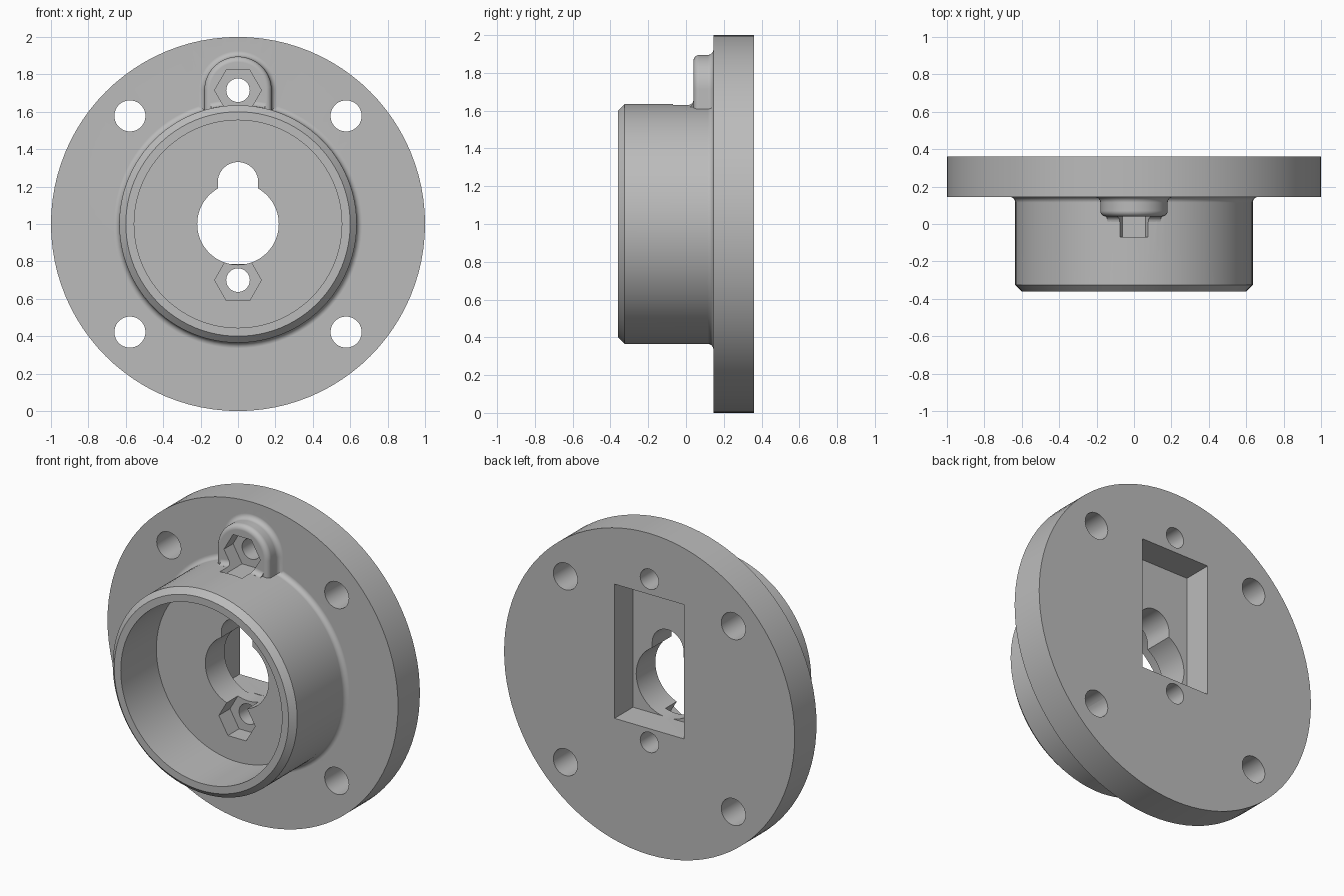
import bpy, bmesh
from math import sin, cos, pi, radians

cube = bpy.data.objects.get("Cube")
if cube:
    bpy.data.objects.remove(cube, do_unlink=True)

grey = bpy.data.materials.new("neutral grey")
grey.use_nodes = True
COLOUR = (0.5, 0.5, 0.5, 1)
grey.diffuse_color = COLOUR
grey.node_tree.nodes["Principled BSDF"].inputs["Base Color"].default_value = COLOUR


def loft(name, rings):
    """Closed solid from equal-length point rings, capped at both ends."""
    bm = bmesh.new()
    loops = [[bm.verts.new(p) for p in ring] for ring in rings]
    for a, b in zip(loops, loops[1:]):
        for i in range(len(a)):
            j = (i + 1) % len(a)
            bm.faces.new((a[i], a[j], b[j], b[i]))
    bm.faces.new(loops[0])
    bm.faces.new(loops[-1])
    bmesh.ops.recalc_face_normals(bm, faces=bm.faces)
    mesh = bpy.data.meshes.new(name)
    bm.to_mesh(mesh)
    bm.free()
    mesh.materials.append(grey)
    obj = bpy.data.objects.new(name, mesh)
    bpy.context.collection.objects.link(obj)
    return obj


def circle(r, y, x=0, z=1, n=96, start=0):
    angles = [start + 2 * pi * i / n for i in range(n)]
    return [(x + r * cos(a), y, z + r * sin(a)) for a in angles]


def arch(r, y, z_low, z_mid, n=32):
    """Upright outline with a half-round top."""
    top = [(r * cos(pi * i / n), y, z_mid + r * sin(pi * i / n)) for i in range(n + 1)]
    return top + [(-r, y, z_low), (r, y, z_low)]


def arc(cr, cy, r, start, end, n=6):
    angles = [radians(start + (end - start) * i / n) for i in range(n + 1)]
    return [(cr + r * cos(a), cy + r * sin(a)) for a in angles]


def combine(target, tool, operation):
    mod = target.modifiers.new("cut", 'BOOLEAN')
    mod.operation, mod.solver, mod.object = operation, 'EXACT', tool
    tool.hide_render = True
    bpy.context.view_layer.objects.active = target
    bpy.ops.object.modifier_apply(modifier=mod.name)
    bpy.data.objects.remove(tool, do_unlink=True)


BACK, FACE, FLOOR, BOSS_FRONT = 0.36, 0.145, -0.01, 0.04
R, F = 0.635, 0.03
BOSS_Z, LOW_Z = 1.715, 0.70

# Flange and hollow collar, turned around the y axis
profile = [(1, BACK), (1, FACE)]
profile += arc(R + F, FACE - F, F, 90, 180)
profile += [(R, -0.325), (0.6, -0.36), (0.555, -0.36), (0.555, FLOOR)]
body = loft("flanged_collar", [circle(r, y) for r, y in profile])

# Screw boss with rounded front edge and filleted foot
boss = [(0.18 + F, 0.2)]
boss += arc(0.18 + F, FACE - F, F, 90, 180)
boss += arc(0.18 - F, BOSS_FRONT + F, F, 0, -90)
combine(body, loft("boss", [arch(r, y, 1.59, BOSS_Z) for r, y in boss]), 'UNION')

# Fillet between boss front and collar
section = [(0.69, 0.08), (0.6, 0.08), (0.6, 0.01)]
section += arc(R + F, BOSS_FRONT - F, F, 180, 90)
section += [(0.69, BOSS_FRONT + 0.001)]
angles = [radians(a * 1.3) for a in range(-10, 11)]
combine(body, loft("boss_fillet", [[(r * sin(a), y, 1 + r * cos(a)) for r, y in section]
                                   for a in angles]), 'UNION')


def drill(ring, y0, y1):
    """Cut a straight pocket whose outline is ring(y)."""
    combine(body, loft("cutter", [ring(y0), ring(y1)]), 'DIFFERENCE')


# Four mounting holes
for sx in (-1, 1):
    for sz in (-1, 1):
        drill(lambda y: circle(0.083, y, sx * 0.578, 1 + sz * 0.578, 48), 0, 0.5)

# Rectangular pocket in the back
drill(lambda y: [(-0.24, y, 0.785), (0.24, y, 0.785), (0.24, y, 1.62), (-0.24, y, 1.62)],
      0.178, 0.5)

# Keyhole opening
drill(lambda y: circle(0.218, y, 0, 1, 72), -0.1, 0.2)
drill(lambda y: arch(0.108, y, 1, 1.223), -0.1, 0.21)

# Screw holes and hexagonal nut pockets
for z, y0, y1 in ((BOSS_Z, -0.07, 0.13), (LOW_Z, -0.2, 0.1)):
    drill(lambda y: circle(0.063, y, 0, z, 40), 0.02, 0.5)
    drill(lambda y: circle(0.125, y, 0, z, 6), y0, y1)

# Smooth curved walls, crisp edges
bpy.ops.object.select_all(action='DESELECT')
body.select_set(True)
bpy.context.view_layer.objects.active = body
bpy.ops.object.shade_smooth_by_angle(angle=radians(30))
normals = body.modifiers.new("normals", 'WEIGHTED_NORMAL')
normals.keep_sharp = True
